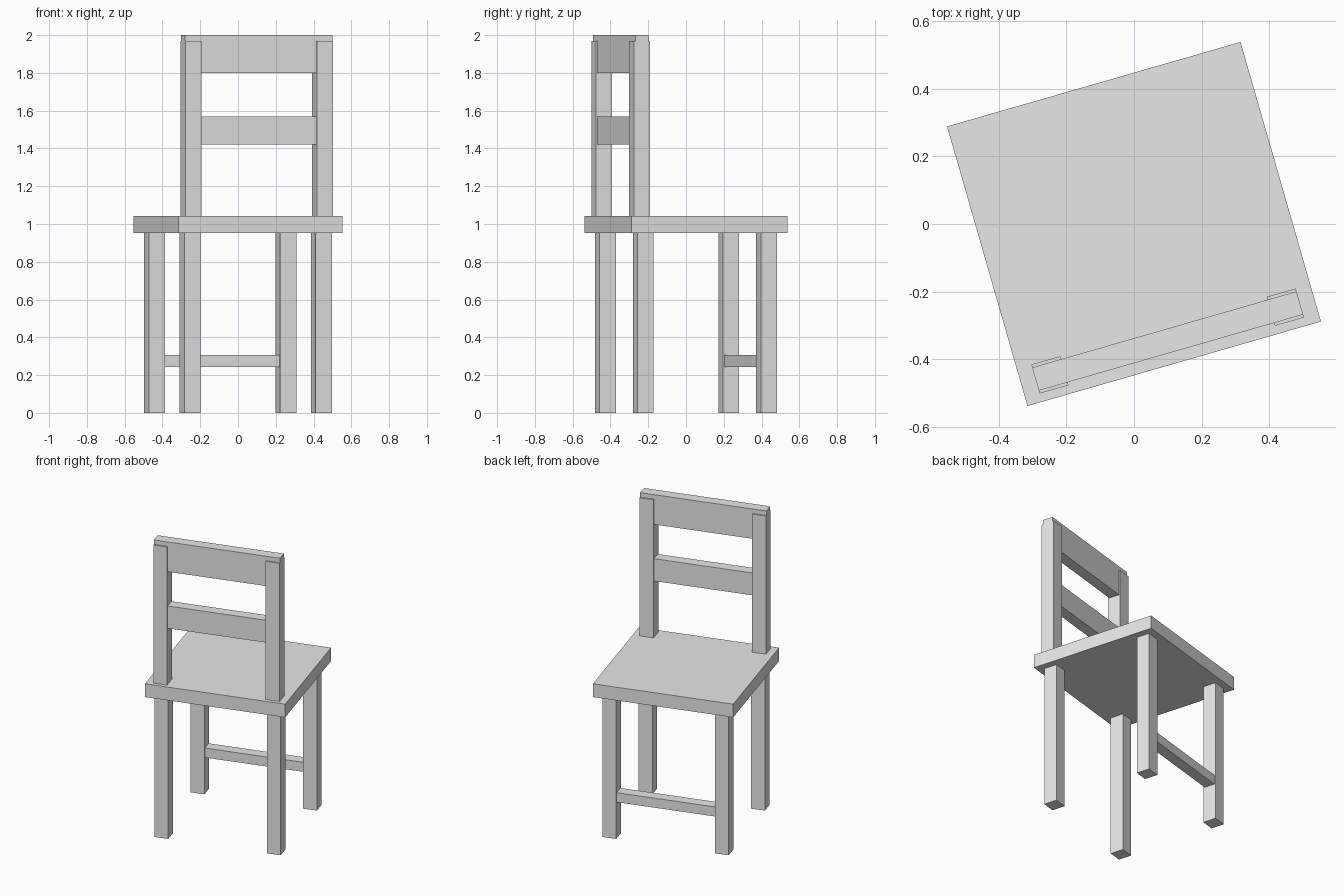
import bpy
import bmesh
import math
from mathutils import Matrix, Vector

cube = bpy.data.objects.get("Cube")
if cube:
    bpy.data.objects.remove(cube, do_unlink=True)

# Single pale grey finish
grey = bpy.data.materials.new("pale_grey")
grey.use_nodes = True
colour = (0.8, 0.8, 0.8, 1.0)
grey.diffuse_color = colour
grey.node_tree.nodes["Principled BSDF"].inputs["Base Color"].default_value = colour

# The whole chair is turned about the vertical axis
TURN = Matrix.Rotation(math.radians(16.05), 4, "Z")


def box(name, x, y, z):
    """Block spanning the (low, high) ranges in the chair's own axes."""
    low, high = (Vector(p) for p in zip(x, y, z))
    bm = bmesh.new()
    bmesh.ops.create_cube(bm, size=1)
    bmesh.ops.scale(bm, vec=high - low, verts=bm.verts)
    mesh = bpy.data.meshes.new(name)
    bm.to_mesh(mesh)
    bm.free()
    mesh.materials.append(grey)
    obj = bpy.data.objects.new(name, mesh)
    obj.matrix_world = TURN @ Matrix.Translation((low + high) / 2)
    bpy.context.scene.collection.objects.link(obj)
    return obj


def span(centre, size):
    return (centre - size / 2, centre + size / 2)


POST = 0.089
LEG_X, LEG_Y, POST_Y = 0.362, 0.34, -0.36
SEAT_LOW, SEAT_TOP = 0.953, 1.042
INNER = LEG_X - POST / 2
OUTER = LEG_X + POST / 2

# Seat
box("seat", span(0, 0.903), span(0, 0.86), (SEAT_LOW, SEAT_TOP))

# Legs and backrest posts, one pair per side
for side, sx in (("left", 1), ("right", -1)):
    across = span(sx * LEG_X, POST)
    for end, sy in (("front", -1), ("back", 1)):
        box(f"{end}_{side}_leg", across, span(sy * LEG_Y, POST), (0, SEAT_LOW))
    box(f"{side}_backrest_post", across, span(POST_Y, POST), (SEAT_TOP, 1.97))

# Backrest rails
rail_y = span(POST_Y, 0.071)
box("top_rail", (-OUTER, OUTER), rail_y, (1.8, 2.0))
box("middle_rail", (-INNER, INNER), rail_y, (1.42, 1.57))

# Stretcher between the two legs away from the backrest
box("stretcher", (-INNER, INNER), span(LEG_Y, 0.071), (0.243, 0.307))
